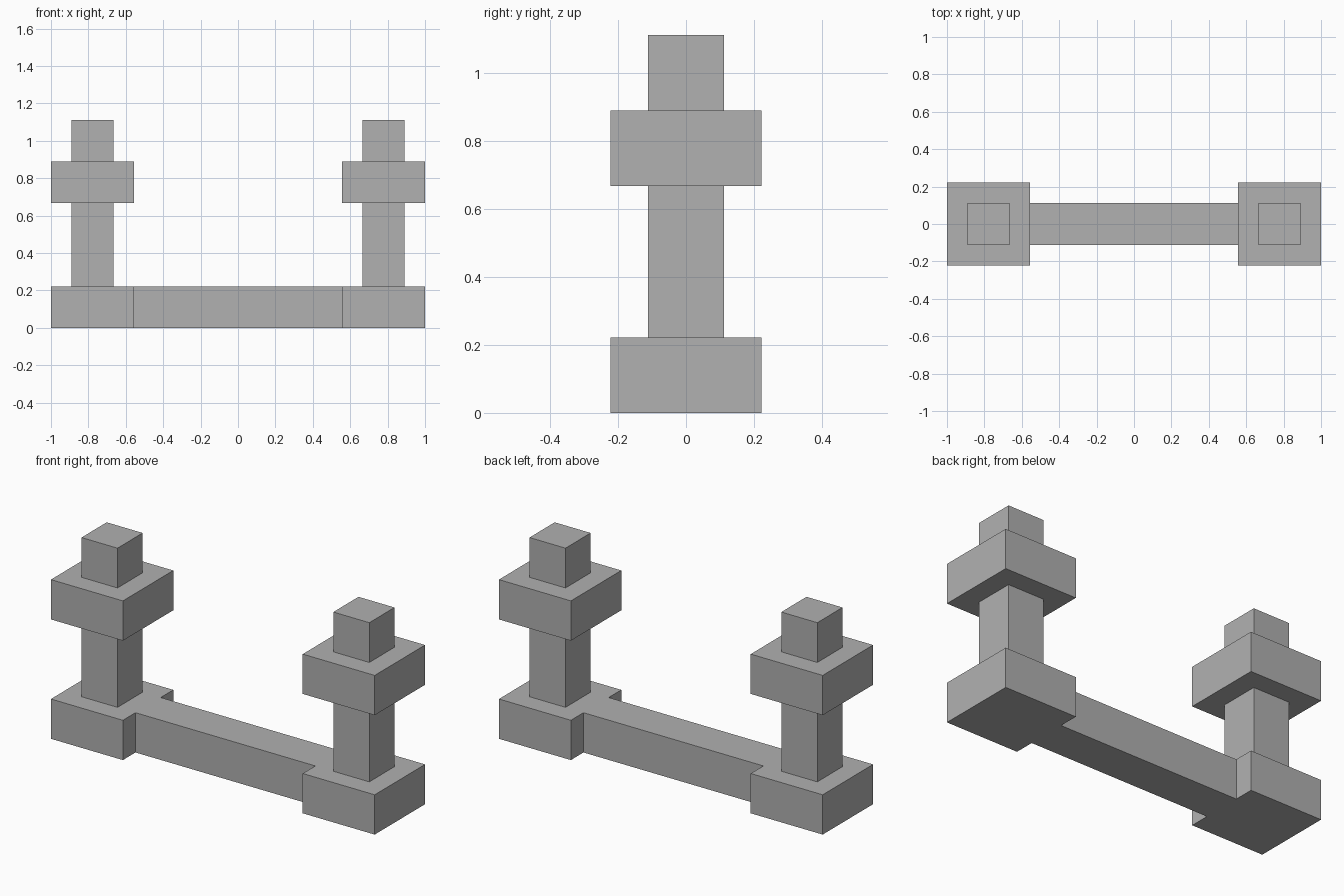
import bpy

cube = bpy.data.objects.get("Cube")
if cube:
    bpy.data.objects.remove(cube, do_unlink=True)

U = 1 / 9  # block module

grey = bpy.data.materials.new("plain_grey")
grey.use_nodes = True
colour = (0.44, 0.44, 0.44, 1)
grey.diffuse_color = colour
grey.node_tree.nodes["Principled BSDF"].inputs["Base Color"].default_value = colour


def block(name, x, width, depth, bottom, top):
    """Box centred on y = 0, measured in modules."""
    bpy.ops.mesh.primitive_cube_add(size=1, location=(x * U, 0, (bottom + top) / 2 * U))
    obj = bpy.context.object
    obj.name = name
    obj.scale = (width * U, depth * U, (top - bottom) * U)
    bpy.ops.object.transform_apply(location=False, rotation=False, scale=True)
    obj.data.materials.append(grey)
    return obj


# Connecting beam between the two feet
block("beam", 0, 10, 2, 0, 2)

# Matching towers: foot, post, collar and cap
for side, x in (("left", 7), ("right", -7)):
    block(side + "_foot", x, 4, 4, 0, 2)
    block(side + "_post", x, 2, 2, 2, 6)
    block(side + "_collar", x, 4, 4, 6, 8)
    block(side + "_cap", x, 2, 2, 8, 10)
